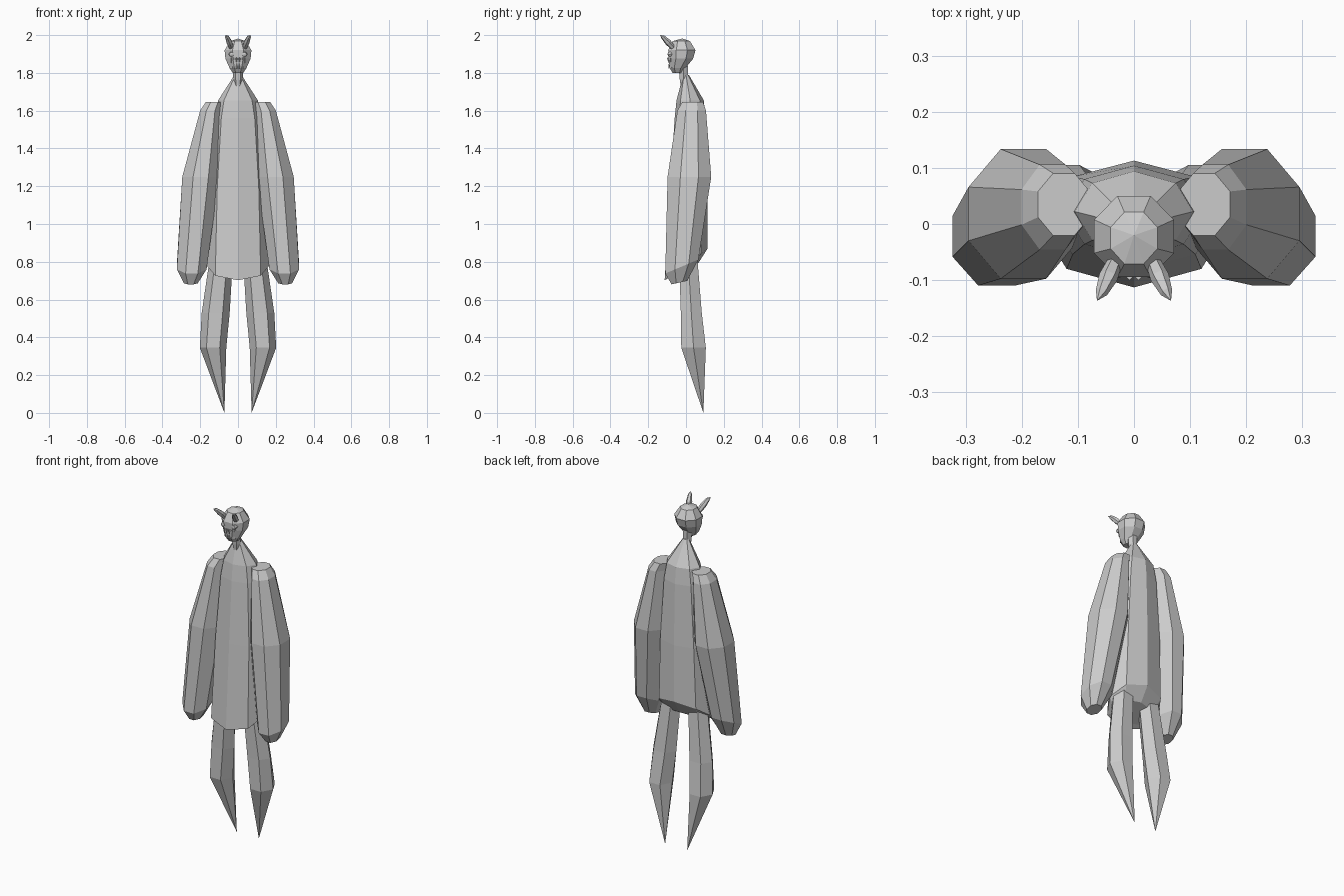
import bpy, bmesh
from math import cos, sin, pi
from mathutils import Vector

if "Cube" in bpy.data.objects:
    bpy.data.objects.remove(bpy.data.objects["Cube"])


def build(name, rings, mirror=False):
    """Skin closed rings of points (a one-point ring is a tip)."""
    for s in ((1, -1) if mirror else (1,)):
        bm = bmesh.new()
        loops = [[bm.verts.new((p[0] * s, p[1], p[2])) for p in r] for r in rings]
        for a, b in zip(loops, loops[1:]):
            n = max(len(a), len(b))
            for i in range(n):
                j = (i + 1) % n
                if len(a) == 1:
                    bm.faces.new((a[0], b[j], b[i]))
                elif len(b) == 1:
                    bm.faces.new((a[i], a[j], b[0]))
                else:
                    bm.faces.new((a[i], a[j], b[j], b[i]))
        for l in (loops[0], loops[-1]):
            if len(l) > 2:
                bm.faces.new(l)
        bmesh.ops.recalc_face_normals(bm, faces=bm.faces)
        suffix = "" if not mirror else ("_right" if s > 0 else "_left")
        me = bpy.data.meshes.new(name + suffix)
        bm.to_mesh(me)
        bm.free()
        bpy.context.collection.objects.link(bpy.data.objects.new(name + suffix, me))


def ring(z, cx, cy, rx, ry, n=8, tilt=0, phase=0.0):
    """Horizontal ellipse; tilt raises the back and lowers the front."""
    out = []
    for i in range(n):
        a = 2 * pi * (i + phase) / n
        out.append((cx + rx * cos(a), cy + ry * sin(a), z + tilt * sin(a)))
    return out


def spike(name, path, radii, n=5, mirror=False):
    """Tapered tube along a path, ending in a tip."""
    rings = []
    for k, p in enumerate(path):
        p = Vector(p)
        if radii[k] == 0:
            rings.append([p])
            continue
        d = Vector(path[min(k + 1, len(path) - 1)]) - Vector(path[max(k - 1, 0)])
        q = d.to_track_quat('Z', 'Y')
        rings.append([p + q @ Vector((radii[k] * cos(2 * pi * i / n),
                                      radii[k] * sin(2 * pi * i / n), 0)) for i in range(n)])
    build(name, rings, mirror)


# robe, with the hem rising toward the back and folded under
build("robe", [
    ring(1.79, 0, 0.0, 0.018, 0.015),
    ring(1.655, 0, 0.022, 0.105, 0.072),
    ring(1.56, 0, 0.022, 0.125, 0.082),
    ring(1.20, 0, 0.015, 0.155, 0.098),
    ring(0.785, 0, 0.0, 0.17, 0.113, tilt=0.083),
    ring(0.755, 0, -0.01, 0.14, 0.07, tilt=0.03),
])

# sleeves hanging from the shoulders
build("sleeve", [
    ring(1.645, 0.125, 0.035, 0.05, 0.06, phase=0.5),
    ring(1.60, 0.145, 0.03, 0.06, 0.082, phase=0.5),
    ring(1.25, 0.197, 0.018, 0.106, 0.125, phase=0.5),
    ring(0.775, 0.245, -0.022, 0.085, 0.095, tilt=0.04, phase=0.5),
    ring(0.69, 0.25, -0.035, 0.04, 0.045, tilt=0.01, phase=0.5),
], mirror=True)

# legs tapering to pointed feet
build("leg", [
    ring(0.85, 0.085, 0.01, 0.06, 0.055, 6),
    ring(0.53, 0.118, 0.028, 0.074, 0.064, 6),
    ring(0.345, 0.132, 0.04, 0.07, 0.075, 6),
    [(0.072, 0.092, 0.0)],
], mirror=True)

# neck
build("neck", [
    ring(1.84, 0, -0.015, 0.03, 0.028, 6),
    ring(1.77, 0, -0.012, 0.025, 0.025, 6),
    ring(1.715, 0, -0.014, 0.015, 0.014, 6),
])

# faceted skull
build("head", [
    [(0, -0.02, 1.982)],
    ring(1.968, 0, -0.025, 0.045, 0.05, 8, phase=0.5),
    ring(1.92, 0, -0.022, 0.077, 0.078, 8, phase=0.5),
    ring(1.875, 0, -0.027, 0.072, 0.07, 8, phase=0.5),
    ring(1.825, 0, -0.045, 0.048, 0.045, 8, phase=0.5),
    ring(1.80, 0, -0.045, 0.03, 0.028, 8, phase=0.5),
])

# horns
spike("horn", [(0.035, -0.07, 1.935), (0.046, -0.095, 1.962),
               (0.058, -0.122, 1.99), (0.066, -0.137, 2.0)],
      [0.014, 0.017, 0.011, 0], 6, mirror=True)

# eyes
spike("eye", [(0.034, -0.07, 1.90), (0.034, -0.094, 1.898), (0.034, -0.098, 1.898)],
      [0.016, 0.013, 0], 6, mirror=True)

# two rows of teeth
for k in range(3):
    x = 0.008 + 0.014 * k
    y = -0.093 + 0.006 * k
    spike(f"upper_tooth_{k}", [(x, y, 1.88), (x, y - 0.001, 1.852)], [0.007, 0], 4, mirror=True)
    spike(f"lower_tooth_{k}", [(x * 0.8, y + 0.006, 1.825), (x * 0.8, y, 1.85)],
          [0.006, 0], 4, mirror=True)
